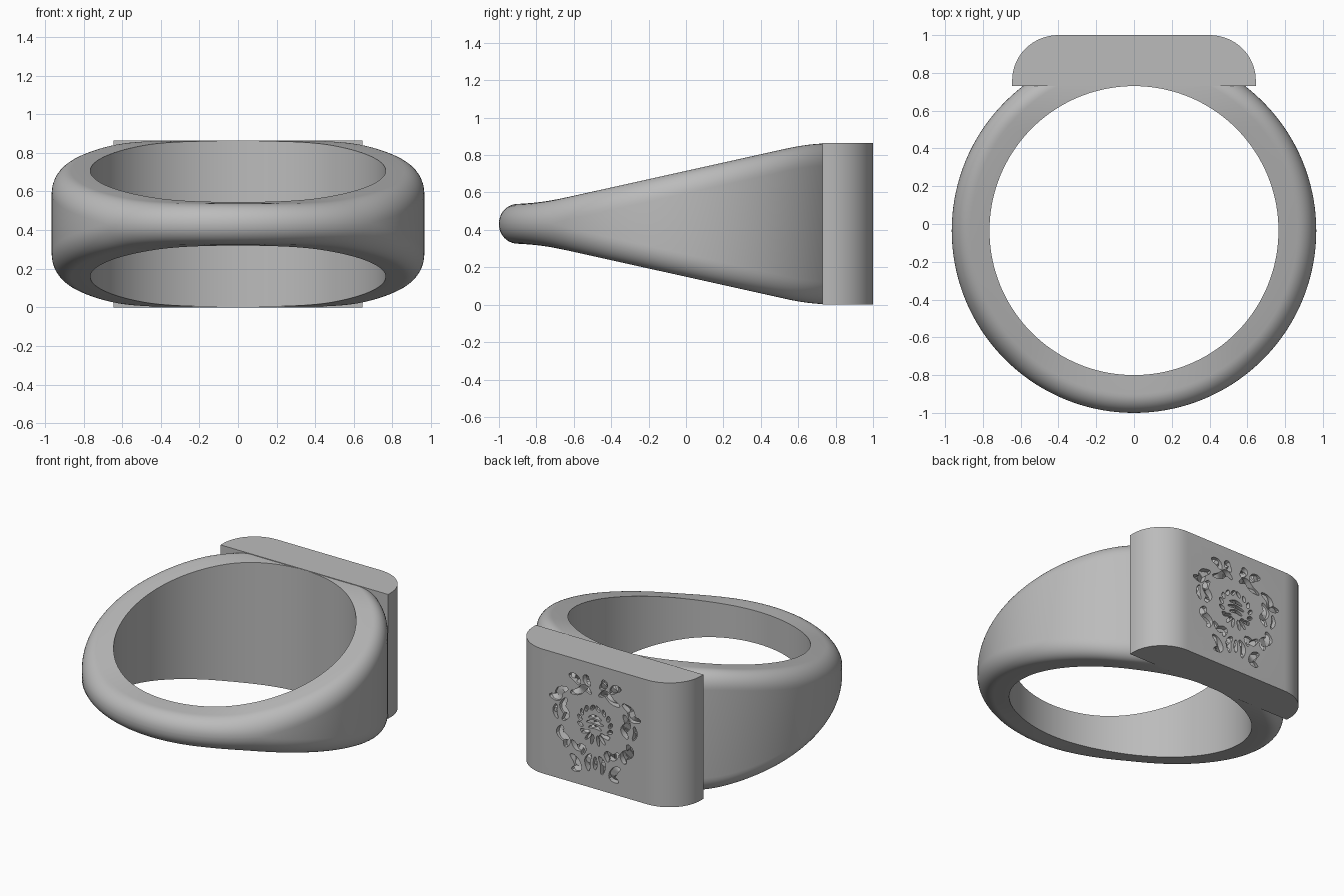
import bpy
import bmesh
import math
from mathutils import Vector

if "Cube" in bpy.data.objects:
    bpy.data.objects.remove(bpy.data.objects["Cube"])

MID_Z = 0.4325      # ring mid height
CENTRE_Y = -0.035   # centre of the finger hole
INNER, OUTER = 0.765, 0.965

grey = bpy.data.materials.new("grey metal")
grey.use_nodes = True
grey.diffuse_color = (0.5, 0.5, 0.5, 1)
grey.node_tree.nodes["Principled BSDF"].inputs["Base Color"].default_value = (0.5, 0.5, 0.5, 1)


def make_object(name, bm):
    bmesh.ops.recalc_face_normals(bm, faces=bm.faces)
    mesh = bpy.data.meshes.new(name)
    bm.to_mesh(mesh)
    bm.free()
    mesh.materials.append(grey)
    obj = bpy.data.objects.new(name, mesh)
    bpy.context.collection.objects.link(obj)
    return obj


def activate(obj):
    bpy.ops.object.select_all(action='DESELECT')
    obj.select_set(True)
    bpy.context.view_layer.objects.active = obj


def shade(obj, degrees):
    activate(obj)
    bpy.ops.object.shade_smooth_by_angle(angle=math.radians(degrees))


# Band: section swept round the finger, growing taller towards the back
def half_height(y, blur=0.12, n=10):
    samples = [y + blur * i / n for i in range(-n, n + 1)]
    return sum(min(0.431, max(0.106, 0.283 + 0.222 * v)) for v in samples) / len(samples)


def band_section(angle, fillet=0.1, steps=10):
    s, c = math.sin(angle), math.cos(angle)
    upper = [(INNER, 0.0)]
    upper += [(OUTER - fillet + fillet * math.sin(a), 1 - math.cos(a))
              for a in (math.pi / 2 * i / steps for i in range(steps + 1))]
    points = []
    for side in (1, -1):
        for r, drop in (upper if side > 0 else reversed(upper)):
            y = CENTRE_Y + r * s
            h = half_height(y)
            z = h - drop * min(0.12, h * 0.97)
            points.append((r * c, y, MID_Z + side * z))
    return points


bm = bmesh.new()
SEGMENTS = 144
loops = [[bm.verts.new(p) for p in band_section(2 * math.pi * i / SEGMENTS)]
         for i in range(SEGMENTS)]
for i, loop in enumerate(loops):
    nxt = loops[(i + 1) % SEGMENTS]
    for j in range(len(loop)):
        k = (j + 1) % len(loop)
        bm.faces.new((loop[j], loop[k], nxt[k], nxt[j]))
band = make_object("ring_band", bm)
shade(band, 35)

# Signet plate: rounded outline extruded upwards
bm = bmesh.new()
right = [(0.645, 0.73)]
right += [(0.4 + 0.245 * math.cos(a), 0.76 + 0.24 * math.sin(a))
          for a in (math.pi / 2 * i / 16 for i in range(17))]
outline = right + [(-x, y) for x, y in reversed(right)]
face = bm.faces.new([bm.verts.new((x, y, 0)) for x, y in outline])
top = bmesh.ops.extrude_face_region(bm, geom=[face])
bmesh.ops.translate(bm, vec=(0, 0, 2 * MID_Z),
                    verts=[v for v in top["geom"] if isinstance(v, bmesh.types.BMVert)])
plate = make_object("signet_plate", bm)


# Engraving: tapered ribbons with rippled floors, cut into the plate
def smooth_path(points, steps=5):
    pts = [Vector(p) for p in points]
    pts = [2 * pts[0] - pts[1]] + pts + [2 * pts[-1] - pts[-2]]
    path = []
    for a, b, c, d in zip(pts, pts[1:], pts[2:], pts[3:]):
        for i in range(steps):
            t = i / steps
            path.append(0.5 * (2 * b + (c - a) * t + (2 * a - 5 * b + 4 * c - d) * t * t
                               + (3 * b - a - 3 * c + d) * t ** 3))
    return path + [pts[-2]]


def ribbon(bm, points, width, ripple=1.5):
    path = smooth_path(points)
    n = len(path) - 1
    rings = []
    for i, p in enumerate(path):
        t = i / n
        along = (path[min(i + 1, n)] - path[max(i - 1, 0)]).normalized()
        side = Vector((-along.y, along.x)) * width * (0.12 + 0.38 * math.sin(math.pi * t) ** 0.6)
        wave = math.sin(2 * math.pi * ripple * t)
        a, b = p + side, p - side
        corners = ((a, 1.02), (b, 1.02), (b, 0.972 + 0.014 * wave), (a, 0.972 - 0.014 * wave))
        rings.append([bm.verts.new((q.x, y, MID_Z + q.y)) for q, y in corners])
    for r, s in zip(rings, rings[1:]):
        for j in range(4):
            k = (j + 1) % 4
            bm.faces.new((r[j], r[k], s[k], s[j]))
    bm.faces.new(rings[0])
    bm.faces.new(rings[-1])


# Scrolls of one half, as (path, width)
scrolls = [
    ([(0.03, 0.22), (0.08, 0.25), (0.13, 0.21), (0.19, 0.19)], 0.045),   # upper frame
    ([(0.04, 0.27), (0.07, 0.31), (0.06, 0.34)], 0.05),                  # crest leaf
    ([(0.12, 0.26), (0.15, 0.30), (0.20, 0.31)], 0.05),                  # outer crest leaf
    ([(0.21, 0.21), (0.27, 0.18), (0.29, 0.13), (0.35, 0.13)], 0.055),   # shoulder ribbon
    ([(0.22, 0.14), (0.25, 0.08), (0.22, 0.03), (0.25, -0.02)], 0.05),   # side ribbon
    ([(0.30, 0.08), (0.31, 0.03), (0.29, -0.02)], 0.03),                 # side curl
    ([(0.25, -0.06), (0.27, -0.11), (0.22, -0.15), (0.23, -0.20)], 0.06),
    ([(0.18, -0.14), (0.14, -0.18), (0.09, -0.17), (0.10, -0.22)], 0.045),
    ([(0.19, -0.24), (0.15, -0.27), (0.13, -0.32), (0.18, -0.34)], 0.05),
    ([(0.03, -0.20), (0.06, -0.25), (0.05, -0.32)], 0.04),               # lower fan leaf
]
bm = bmesh.new()
for sign in (1, -1):
    for path, width in scrolls:
        ribbon(bm, [(sign * x, z) for x, z in path], width)
    # Central wreath of small leaves
    for i in range(6):
        a = math.radians(-50 + 24 * i)
        start = Vector((sign * 0.105 * math.cos(a), 0.02 + 0.095 * math.sin(a)))
        tip = Vector((sign * 0.135 * math.cos(a + 0.3), 0.02 + 0.125 * math.sin(a + 0.3)))
        ribbon(bm, [start, (start + tip) / 2, tip], 0.026, 0.5)
    # Small leaves spreading below the middle
    for i in range(3):
        a = math.radians(-80 + 30 * i)
        d = Vector((sign * math.cos(a), math.sin(a)))
        base = Vector((sign * 0.012, -0.03))
        ribbon(bm, [base + d * 0.03, base + d * 0.06, base + d * 0.1], 0.024, 0.5)
# Middle bars and lower stem
for z, half in ((0.055, 0.05), (0.02, 0.065), (-0.015, 0.05)):
    ribbon(bm, [(-half, z), (0, z + 0.012), (half, z)], 0.024)
ribbon(bm, [(0, -0.21), (0, -0.26), (0, -0.30)], 0.03)
cutter = make_object("engraving_cutter", bm)
cutter.hide_render = True

cut = plate.modifiers.new("engraving", 'BOOLEAN')
cut.operation = 'DIFFERENCE'
cut.solver = 'EXACT'
cut.use_self = True
cut.object = cutter
activate(plate)
bpy.ops.object.modifier_apply(modifier=cut.name)
bpy.data.objects.remove(cutter)
shade(plate, 25)
